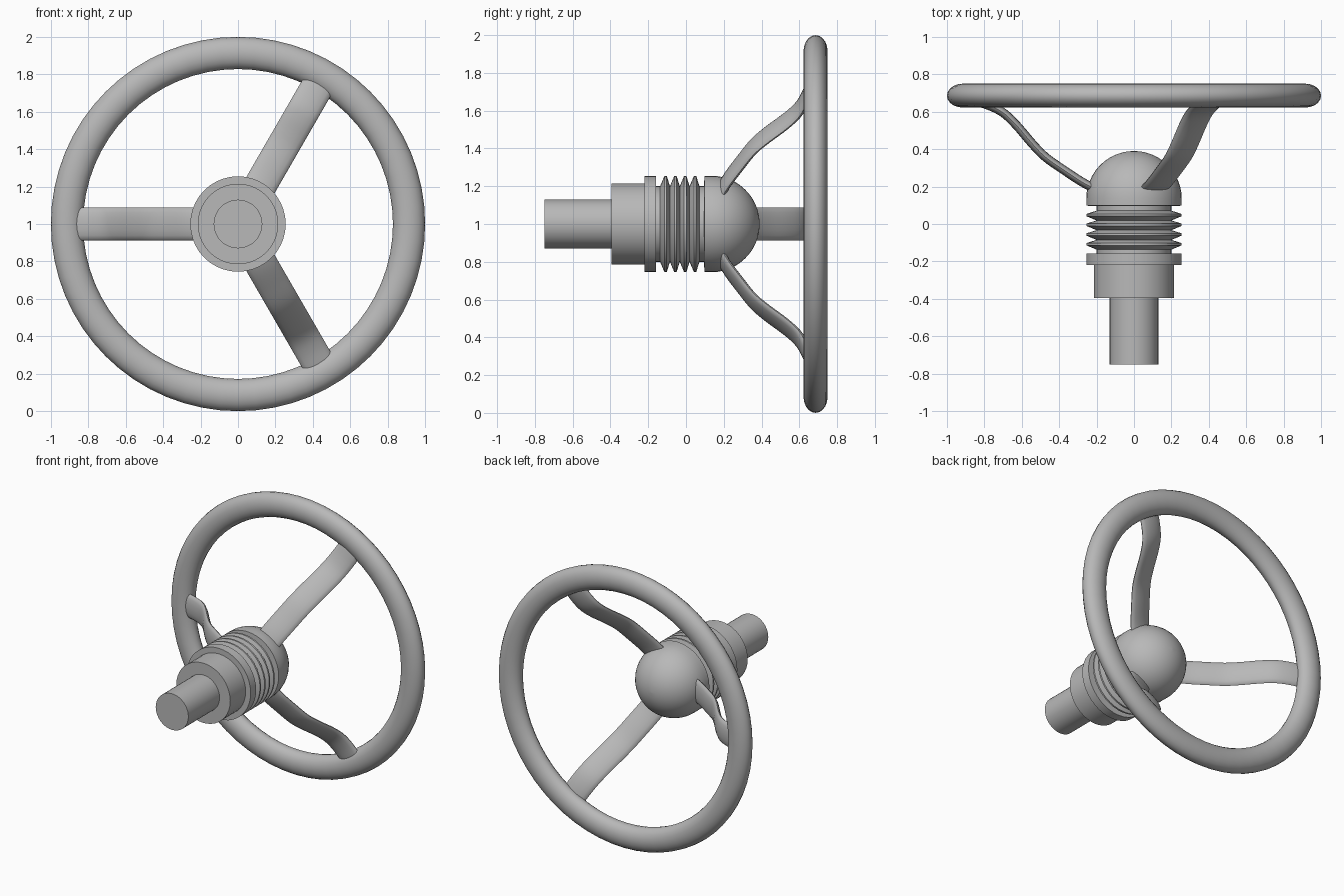
import bpy, bmesh, math
from mathutils import Vector

if "Cube" in bpy.data.objects:
    bpy.data.objects.remove(bpy.data.objects["Cube"])

grey = bpy.data.materials.new("mid_grey")
grey.diffuse_color = (0.48, 0.48, 0.48, 1)
grey.use_nodes = True
grey.node_tree.nodes["Principled BSDF"].inputs["Base Color"].default_value = grey.diffuse_color
CENTRE = Vector((0, 0, 1))


def skin(name, rings, closed=False, angle=30):
    """Join equal rings of points into a tube, capped unless closed on itself."""
    bm = bmesh.new()
    loops = [[bm.verts.new(p) for p in ring] for ring in rings]
    pairs = list(zip(loops, loops[1:]))
    if closed:
        pairs.append((loops[-1], loops[0]))
    for a, b in pairs:
        for i in range(len(a)):
            j = (i + 1) % len(a)
            bm.faces.new((a[i], a[j], b[j], b[i]))
    if not closed:
        bm.faces.new(loops[0])
        bm.faces.new(loops[-1])
    bmesh.ops.remove_doubles(bm, verts=bm.verts, dist=1e-5)
    bmesh.ops.recalc_face_normals(bm, faces=bm.faces)
    mesh = bpy.data.meshes.new(name)
    bm.to_mesh(mesh)
    bm.free()
    mesh.materials.append(grey)
    obj = bpy.data.objects.new(name, mesh)
    bpy.context.collection.objects.link(obj)
    bpy.ops.object.select_all(action='DESELECT')
    obj.select_set(True)
    bpy.context.view_layer.objects.active = obj
    bpy.ops.object.shade_smooth_by_angle(angle=math.radians(angle))
    return obj


def lathe(name, profile, n=40):
    """Turn a (radius, y) profile around the column axis."""
    steps = [2 * math.pi * i / n for i in range(n)]
    return skin(name, [[CENTRE + Vector((r * math.cos(a), y, r * math.sin(a)))
                        for a in steps] for r, y in profile])


def smooth_path(pts, n=5):
    """Catmull-Rom curve through 2D points."""
    p = [Vector(q) for q in pts]
    p = [2 * p[0] - p[1]] + p + [2 * p[-1] - p[-2]]
    out = []
    for a, b, c, d in zip(p, p[1:], p[2:], p[3:]):
        for k in range(n):
            t = k / n
            out.append(0.5 * (2 * b + (c - a) * t + (2 * a - 5 * b + 4 * c - d) * t * t
                              + (3 * b - a - 3 * c + d) * t ** 3))
    return out + [p[-2]]


# Column: shaft, collar and flange
lathe("shaft", [(0.13, -0.75), (0.13, -0.38)])
lathe("collar", [(0.215, -0.395), (0.215, -0.20)])
lathe("flange", [(0.255, -0.22), (0.255, -0.158), (0.2, -0.158)])

# Bellows: four thin fins between V grooves
bellows = [(0.2, -0.165)]
for i in range(4):
    y = -0.108 + 0.052 * i
    bellows += [(0.2, y - 0.029), (0.255, y - 0.006), (0.255, y + 0.006), (0.2, y + 0.023)]
lathe("bellows", bellows + [(0.2, 0.11)])

# Hub with a domed end
dome = [(0.255 * math.cos(a), 0.135 + 0.255 * math.sin(a))
        for a in (math.radians(7.4 * i) for i in range(13))]
dome[-1] = (0.002, 0.39)
lathe("hub_dome", [(0.2, 0.095), (0.255, 0.098)] + dome)

# Rim with an oval section
N, M = 64, 20
rim = []
for i in range(N):
    a = 2 * math.pi * i / N
    ring = []
    for j in range(M):
        b = 2 * math.pi * j / M
        r = 0.914 + 0.086 * math.cos(b)
        ring.append(CENTRE + Vector((r * math.cos(a), 0.686 + 0.064 * math.sin(b), r * math.sin(a))))
    rim.append(ring)
skin("rim", rim, closed=True, angle=60)

# Three wavy flat spokes
path = smooth_path([(0.18, 0.175), (0.27, 0.22), (0.37, 0.285), (0.47, 0.355), (0.54, 0.425),
                    (0.63, 0.53), (0.70, 0.595), (0.78, 0.635), (0.88, 0.665)])
for k, deg in enumerate((180, 60, -60)):
    a = math.radians(deg)
    out = Vector((math.cos(a), 0, math.sin(a)))
    side = Vector((-math.sin(a), 0, math.cos(a)))
    back = Vector((0, 1, 0))
    rings = []
    for i, p in enumerate(path):
        d = (path[min(i + 1, len(path) - 1)] - path[max(i - 1, 0)]).normalized()
        normal = back * d.x - out * d.y
        mid = CENTRE + out * p.x + back * p.y
        rings.append([mid + side * 0.087 * math.cos(b) + normal * 0.024 * math.sin(b)
                      for b in (2 * math.pi * j / 16 for j in range(16))])
    skin(f"spoke_{k + 1}", rings, angle=60)
